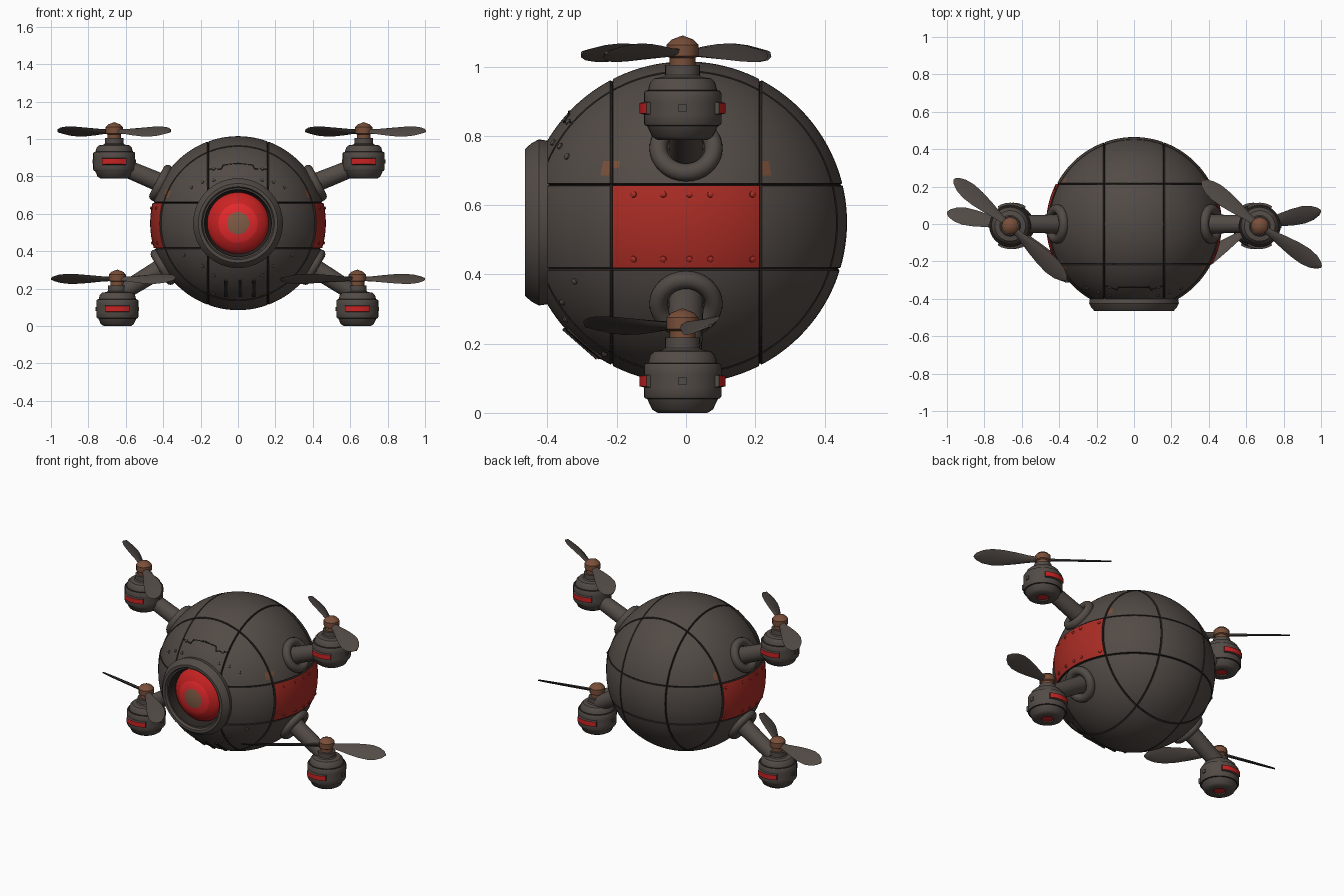
import bpy, bmesh
from math import radians, sqrt, atan2, cos, sin, tau, hypot
from mathutils import Vector, Matrix

cube = bpy.data.objects.get("Cube")
if cube:
    bpy.data.objects.remove(cube)


def material(name, r, g, b):
    m = bpy.data.materials.new(name)
    m.use_nodes = True
    m.diffuse_color = (r, g, b, 1)
    bsdf = m.node_tree.nodes["Principled BSDF"]
    bsdf.inputs["Base Color"].default_value = (r, g, b, 1)
    bsdf.inputs["Roughness"].default_value = 0.7
    return m


GREY = material("dark grey metal", .085, .070, .061)
SEAM = material("seam black", .022, .018, .016)
PANEL = material("painted red", .40, .025, .018)
GLOW = material("lamp red", .58, .016, .016)
BRIGHT = material("bright lens red", .78, .022, .026)
RUST = material("rust brown", .19, .077, .041)
IRIS = material("lens centre brown", .22, .105, .06)

R = .465
CENTRE = Vector((0, 0, .55))


def finish(name, bm, mats, matrix=Matrix(), angle=35):
    bmesh.ops.recalc_face_normals(bm, faces=bm.faces)
    me = bpy.data.meshes.new(name)
    bm.to_mesh(me)
    bm.free()
    for m in mats:
        me.materials.append(m)
    me.shade_smooth()
    me.set_sharp_from_angle(angle=radians(angle))
    ob = bpy.data.objects.new(name, me)
    ob.matrix_world = matrix
    bpy.context.collection.objects.link(ob)
    return ob


def lathe(profile, segments=32):
    """Spin (radius, height) points round z."""
    bm = bmesh.new()
    vs = [bm.verts.new((r, 0, z)) for r, z in profile]
    es = [bm.edges.new(p) for p in zip(vs, vs[1:])]
    bmesh.ops.spin(bm, geom=vs + es, axis=(0, 0, 1), cent=(0, 0, 0),
                   angle=tau, steps=segments, use_duplicate=False)
    bmesh.ops.remove_doubles(bm, verts=bm.verts, dist=.0005)
    return bm


def aim(point, direction):
    return Matrix.Translation(point) @ direction.to_track_quat('Z', 'Y').to_matrix().to_4x4()


def on_body(x, z, lift=0):
    """Point on the front half of the body."""
    y = -sqrt(R * R - x * x - (z - CENTRE.z) ** 2)
    n = Vector((x, y, z - CENTRE.z)).normalized()
    return CENTRE + n * (R + lift), n


# Body ball with engraved panel seams
SEAMS = ((0, -.16), (0, .16), (1, -.215), (1, .215), (2, -.135), (2, .11))
bm = bmesh.new()
bmesh.ops.create_uvsphere(bm, u_segments=96, v_segments=64, radius=R)
for axis, d in SEAMS:
    normal = Vector((0, 0, 0))
    normal[axis] = 1
    for off in (-.0045, 0, .0045):
        bmesh.ops.bisect_plane(bm, geom=bm.verts[:] + bm.edges[:] + bm.faces[:],
                               plane_co=normal * (d + off), plane_no=normal)


def in_panel(p):
    return abs(p.x) > .3 and abs(p.y) < .2106 and -.1306 < p.z < .1056


stains = [Vector((.36, -.215, .16)), Vector((.36, .215, .145))]
for f in bm.faces:
    c = f.calc_center_median()
    if any(abs(c[a] - d) < .0044 for a, d in SEAMS):
        f.material_index = 1
    elif in_panel(c):
        f.material_index = 2
    elif any((Vector((abs(c.x), c.y, c.z)) - s).length < .03 for s in stains):
        f.material_index = 3
for v in bm.verts:
    if any(abs(v.co[a] - d) < .0005 for a, d in SEAMS):
        v.co *= .985
    elif in_panel(v.co):
        v.co *= 1.01
bmesh.ops.delete(bm, geom=[v for v in bm.verts if v.co.y < -.425], context='VERTS')
finish("body", bm, [GREY, SEAM, PANEL, RUST], Matrix.Translation(CENTRE), 25)

# Eye socket ring and domed lens, facing forward
forward = Matrix.Translation(CENTRE) @ Matrix.Rotation(radians(90), 4, 'X')
ring = lathe([(.225, .36), (.236, .40), (.24, .425), (.228, .447), (.212, .465),
              (.195, .465), (.188, .45), (.18, .45), (.17, .40), (.15, .38)], 64)
for f in ring.faces:
    c = f.calc_center_median()
    f.material_index = int(hypot(c.x, c.y) < .18)
finish("eye_ring", ring, [GREY, SEAM], forward)
lens = lathe([(.168, .385), (.16, .405), (.145, .42), (.125, .434), (.105, .445),
              (.085, .452), (.06, .458), (.03, .462), (0, .463)], 48)
for f in lens.faces:
    c = f.calc_center_median()
    r = hypot(c.x, c.y)
    f.material_index = 2 if r < .06 else 1 if r < .105 else 0
finish("eye_lens", lens, [GLOW, BRIGHT, IRIS], forward)


# Rivets on the side panels and front plates
def rivet(point, normal, mat):
    dome = lathe([(.01, -.004), (.009, .004), (.005, .007), (0, .008)], 10)
    finish("rivet", dome, [mat], aim(point, normal))


for side in (-1, 1):
    for y in (-.15, -.065, .01, .07, .19):
        for z in (-.105, .08):
            p = Vector((side * sqrt(R * R - y * y - z * z), y, z))
            rivet(CENTRE + p * 1.009, p.normalized(), PANEL)
    for x, z in ((.13, .84), (.13, .78), (.19, .77), (.25, .74), (.29, .38),
                 (.19, .32), (.13, .27), (.13, .17)):
        rivet(*on_body(side * x, z), GREY)

# Front vents and hatch line
for x in (-.065, .01, .085):
    p, n = on_body(x, .2)
    bm = bmesh.new()
    bmesh.ops.create_cube(bm, size=1, matrix=Matrix.Diagonal((.017, .13, .008, 1)))
    tangent = Vector((1, 0, 0)).cross(n).normalized()
    side_dir = tangent.cross(n).normalized()
    basis = Matrix((side_dir, tangent, n)).transposed().to_4x4()
    finish("vent", bm, [SEAM], Matrix.Translation(p) @ basis)

hatch = bpy.data.curves.new("hatch_seam", 'CURVE')
hatch.dimensions = '3D'
hatch.bevel_depth = .004
hatch.bevel_resolution = 1
path = [(-.155, .84), (-.09, .84), (-.08, .86), (0, .87), (.08, .86), (.09, .84), (.155, .84)]
line = hatch.splines.new('POLY')
line.points.add(len(path) - 1)
for pt, (x, z) in zip(line.points, path):
    pt.co = (*on_body(x, z)[0], 1)
hatch.materials.append(SEAM)
bpy.context.collection.objects.link(bpy.data.objects.new("hatch_seam", hatch))


# Rotor blade with a lens-shaped section, pitched about its own length
def blade(hub, dx, dy):
    length = hypot(dx, dy)
    bm = bmesh.new()
    rows = []
    for t, w in ((.06, .018), (.2, .024), (.4, .04), (.58, .051), (.74, .054),
                 (.87, .044), (.96, .025), (1, .006)):
        h = .009 - .005 * t
        rows.append([bm.verts.new((t * length, y, z))
                     for y, z in ((-w, 0), (-w * .5, h), (w * .5, h), (w, 0),
                                  (w * .5, -h), (-w * .5, -h))])
    for a, b in zip(rows, rows[1:]):
        for i in range(6):
            j = (i + 1) % 6
            bm.faces.new((a[i], a[j], b[j], b[i]))
    bm.faces.new(rows[0])
    bm.faces.new(rows[-1])
    turn = Matrix.Rotation(atan2(dy, dx), 4, 'Z') @ Matrix.Rotation(radians(30), 4, 'X')
    finish("rotor_blade", bm, [GREY], Matrix.Translation(hub) @ turn, 50)


# Motor pod with a recessed lamp slot front and back
def pod(place):
    bm = lathe([(0, -.086), (.032, -.086), (.036, -.092), (.072, -.092), (.088, -.082),
                (.102, -.052), (.108, -.05), (.112, -.044), (.112, -.018), (.112, .018),
                (.112, .044), (.108, .05), (.1, .052), (.094, .074), (.082, .086),
                (.056, .09), (.05, .096), (.05, .125), (0, .125)])
    slots = []
    for f in bm.faces:
        c = f.calc_center_median()
        if abs(c.z) < .01 and abs(c.x) < .062:
            slots.append(f)
        if c.z < -.085 and hypot(c.x, c.y) < .031:
            f.material_index = 1
        if abs(c.z) > .0495 and abs(c.z) < .0515:
            f.material_index = 2
    bmesh.ops.inset_region(bm, faces=slots, thickness=.003, depth=-.012)
    for f in slots:
        f.material_index = 1
    for side in (-1, 1):
        bmesh.ops.create_cube(bm, size=.022, matrix=Matrix.Translation((side * .106, 0, 0)))
    finish("motor_pod", bm, [GREY, GLOW, SEAM], place)
    hub = lathe([(0, .115), (.037, .115), (.037, .145), (.046, .15), (.046, .183),
                 (.032, .198), (0, .21)], 12)
    finish("rotor_hub", hub, [RUST], place)


# Four rotor arms: pod centre, socket height, arm end height, blade tip offsets
ARMS = (
    ((-.662, -.01, .88), .765, .87, ((-.30, .25), (.30, -.29))),
    ((.672, -.01, .88), .765, .87, ((-.31, .24), (.33, -.22))),
    ((-.645, -.01, .092), .315, .165, ((-.355, .07), (.31, -.30))),
    ((.638, -.01, .092), .315, .165, ((.362, .08), (-.41, -.28))),
)
for centre, socket_z, end_z, tips in ARMS:
    centre = Vector(centre)
    place = Matrix.Translation(centre)
    pod(place)
    for dx, dy in tips:
        blade(centre + Vector((0, 0, .16)), dx, dy)

    side = 1 if centre.x > 0 else -1
    socket = Vector((side * sqrt(R * R - (socket_z - CENTRE.z) ** 2), 0, socket_z))
    end = Vector((centre.x, 0, end_z))
    along = (end - socket).normalized()
    start = socket - along * .06
    n = (end - start).length
    arm = lathe([(0, 0), (.052, 0), (.046, n - .03), (0, n)], 24)
    finish("rotor_arm", arm, [GREY], aim(start, along))

    # Rounded collar where the arm leaves the body
    collar = lathe([(.08 + .026 * cos(a * tau / 12), .026 * sin(a * tau / 12))
                    for a in range(13)], 32)
    finish("arm_collar", collar, [GREY], aim(socket, (socket - CENTRE).normalized()), 60)
